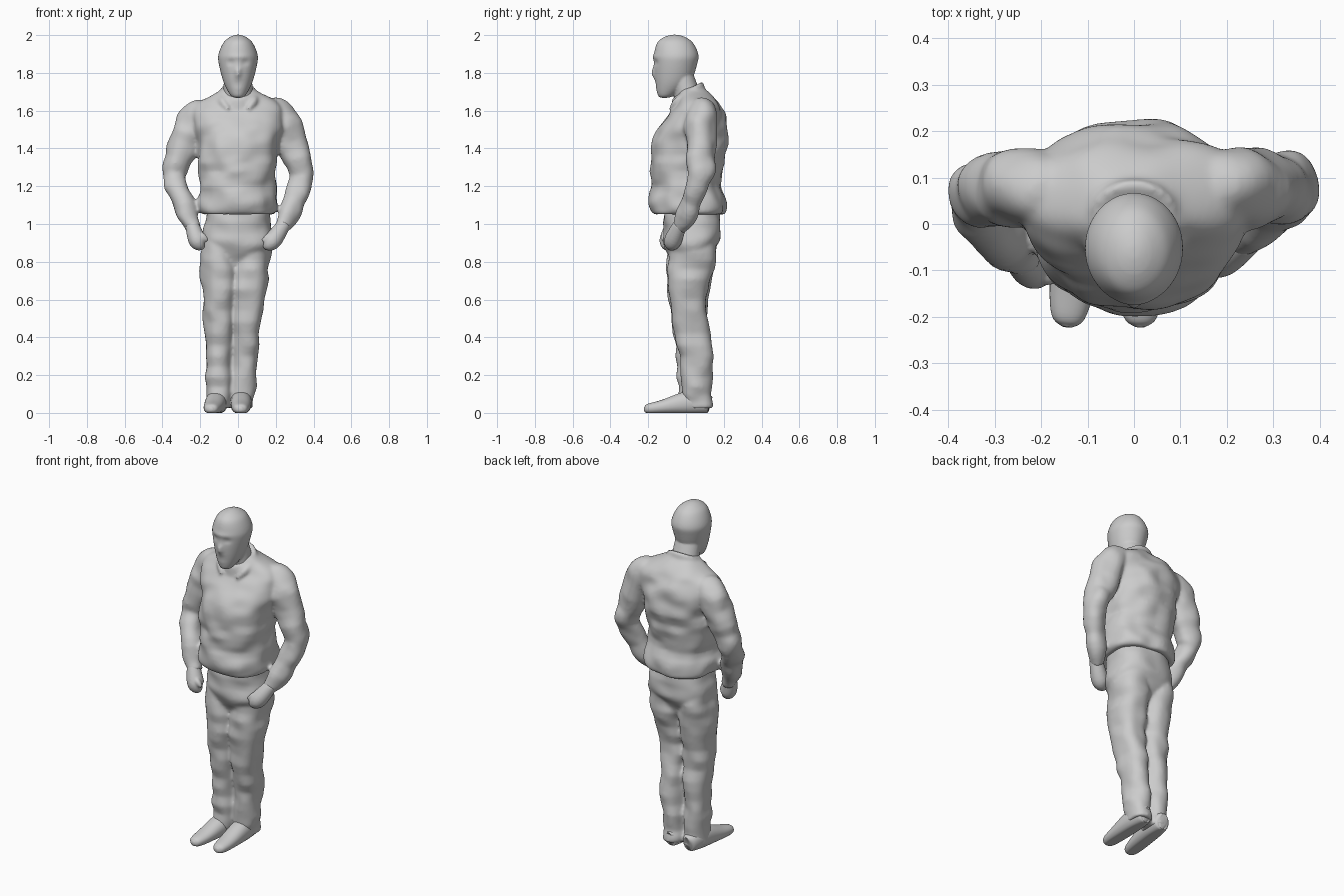
import bpy, bmesh, math
from mathutils import Vector, noise

if "Cube" in bpy.data.objects:
    bpy.data.objects.remove(bpy.data.objects["Cube"])


def spline(rings, steps=5):
    """Smooth resampling of the given rings."""
    out = []
    n = len(rings)
    for i in range(n - 1):
        four = (rings[max(i - 1, 0)], rings[i], rings[i + 1], rings[min(i + 2, n - 1)])
        for s in range(steps):
            t = s / steps
            out.append([b + (c - a) * t / 2 + (a - 2.5 * b + 2 * c - d / 2) * t * t
                        + (3 * (b - c) + d - a) / 2 * t ** 3 for a, b, c, d in zip(*four)])
    return out + [list(rings[-1])]


def loft(name, rings, ref=None, sides=32, power=2.0, fold=0.0, tilt=0.0, shape=None):
    """Skin (x, y, z, ru, rv) rings; ref=None keeps rings level, else they follow the path."""
    rs = spline(rings)
    bm = bmesh.new()
    loops = []
    for i, (x, y, z, ru, rv) in enumerate(rs):
        c = Vector((x, y, z))
        u, v = Vector((1, 0, 0)), Vector((0, 1, 0))
        if ref:
            t = Vector(rs[min(i + 1, len(rs) - 1)][:3]) - Vector(rs[max(i - 1, 0)][:3])
            u = t.cross(Vector(ref)).normalized()
            v = u.cross(t.normalized())
        loop = []
        for k in range(sides):
            a = math.tau * k / sides
            ca, sa = math.cos(a), math.sin(a)
            off = (u * math.copysign(abs(ca) ** (2 / power), ca) * ru
                   + v * math.copysign(abs(sa) ** (2 / power), sa) * rv)
            p = c + off
            p.z += tilt * off.y
            p += off.normalized() * fold * noise.noise(Vector((p.x * 9, p.y * 9, p.z * 13)))
            loop.append(bm.verts.new(shape(p, c) if shape else p))
        loops.append(loop)
    for a, b in zip(loops, loops[1:]):
        for k in range(sides):
            bm.faces.new((a[k - 1], a[k], b[k], b[k - 1]))
    bm.faces.new(loops[0])
    bm.faces.new(loops[-1])
    bmesh.ops.recalc_face_normals(bm, faces=bm.faces)
    me = bpy.data.meshes.new(name)
    bm.to_mesh(me)
    bm.free()
    me.polygons.foreach_set("use_smooth", [True] * len(me.polygons))
    ob = bpy.data.objects.new(name, me)
    bpy.context.collection.objects.link(ob)
    return ob


def column(name, rings, **kw):
    """Upright centred part from (y, z, half width, half depth)."""
    return loft(name, [(0, *r) for r in rings], **kw)


def tube(name, path, **kw):
    """Round limb along (x, y, z, radius)."""
    return loft(name, [(*p, p[3]) for p in path], ref=(0, 1, 0), **kw)


def fuse(name, parts, voxel, relax):
    """Blend overlapping parts into one skin with soft joints."""
    with bpy.context.temp_override(active_object=parts[0], object=parts[0],
                                   selected_objects=parts, selected_editable_objects=parts):
        bpy.ops.object.join()
    parts[0].name = name
    m = parts[0].modifiers.new("skin", "REMESH")
    m.mode, m.voxel_size, m.use_smooth_shade = "VOXEL", voxel, True
    m = parts[0].modifiers.new("relax", "SMOOTH")
    m.factor, m.iterations = 0.5, relax


def bell(d, width):
    return math.exp(-(d / width) ** 2)


# Head with nose, brow, eye sockets and mouth pushed into the front
FEATURES = [(0, 1.80, .018, .016, .026), (0, 1.885, .005, .06, .014),
            (.038, 1.855, -.008, .02, .016), (0, 1.742, -.005, .03, .009)]


def face(p, c):
    if p.y < c.y:
        p.y -= sum(h * bell(abs(p.x) - x, sx) * bell(p.z - z, sz) for x, z, h, sx, sz in FEATURES)
    return p


head = column("head", [(-.115, 1.668, .015, .015), (-.104, 1.682, .040, .045), (-.07, 1.75, .076, .093),
                       (-.055, 1.85, .102, .115), (-.052, 1.90, .103, .117), (-.058, 1.96, .077, .094),
                       (-.06, 1.99, .042, .055), (-.06, 2.002, .012, .015)], sides=64, shape=face)
neck = column("neck", [(.02, 1.62, .085, .085), (.01, 1.68, .08, .072), (-.025, 1.80, .072, .062)])
fuse("head", [head, neck], .006, 3)

# Pullover body puffed over the hem, with collar band and its two front points
top = [column("body", [(.01, 1.065, .15, .14), (.016, 1.05, .185, .178), (.014, 1.085, .212, .20),
                       (.003, 1.2, .201, .186), (.015, 1.4, .214, .197), (.036, 1.5, .232, .183),
                       (.052, 1.58, .248, .15), (.058, 1.63, .232, .118), (.048, 1.67, .17, .096),
                       (.03, 1.725, .06, .06)], sides=64, power=2.3, fold=.022),
       column("collar", [(.012, 1.65, .115, .09), (.01, 1.70, .098, .084), (.01, 1.712, .088, .075)],
              tilt=.55)]
for s in (-1, 1):
    top.append(tube("collar_point", [(s * .095, 0, 1.68, .015), (s * .08, -.05, 1.645, .022),
                                     (s * .05, -.083, 1.605, .01)], sides=12))

# Arms with elbows out; the left one is mirrored, set further forward and wider at the hand
SLEEVE = [(.15, .08, 1.6, .06), (.2, .08, 1.585, .08), (.25, .08, 1.51, .087), (.322, .078, 1.31, .074),
          (.332, .07, 1.23, .064), (.268, .002, 1.05, .056), (.228, -.037, .975, .042)]
HAND = [(.245, -.03, 1, .036), (.19, -.066, .92, .047), (.16, -.076, .89, .037), (.135, -.074, .878, .012)]
THUMB = [(.205, -.06, .95, .018), (.165, -.085, .935, .018), (.13, -.09, .91, .009)]


def left(path):
    return [(-x - .35 * max(0, 1 - z), y - .05 * bell(z - 1.08, .2), z, r) for x, y, z, r in path]


for side, place in (("right", list), ("left", left)):
    top.append(tube(side + "_sleeve", place(SLEEVE), fold=.02))
    fuse(side + "_hand", [tube("palm", place(HAND), sides=20), tube("thumb", place(THUMB), sides=12)],
         .006, 4)
fuse("pullover", top, .009, 7)


# Shoes have flat soles
def flat_sole(p, c):
    p.z = max(p.z, 0)
    return p


# Legs share one profile (z, half width, half depth); the right one slants to the middle
LEG = [(1.0, .06, .09), (.85, .100, .13), (.6, .085, .104), (.3, .071, .087), (.06, .062, .078),
       (.025, .054, .07)]
SHOE = [(.128, .045, .02, .04), (.11, .048, .045, .05), (.02, .055, .056, .062), (-.12, .032, .05, .038),
        (-.2, .022, .036, .026), (-.222, .022, .01, .01)]
trousers = [column("seat", [(.03, 1.1, .165, .145), (.032, .95, .186, .154), (.027, .88, .184, .138),
                            (.022, .82, .14, .11), (.02, .76, .05, .07)], sides=48, power=2.3, fold=.015)]
for side, foot_x, slant, back, turn in (("left", -.103, 0, .042, .13), ("right", .018, .062, .06, .015)):
    trousers.append(loft(
        side + "_leg",
        [(foot_x + slant * z, back + (.012 - back) * bell(z - .62, .25), z, w, d) for z, w, d in LEG],
        power=2.2, fold=.02))
    loft(side + "_shoe", [(foot_x - turn * (.1 - y), y, z, w, h) for y, z, w, h in SHOE],
         ref=(0, 0, 1), power=2.2, shape=flat_sole)
fuse("trousers", trousers, .009, 7)
